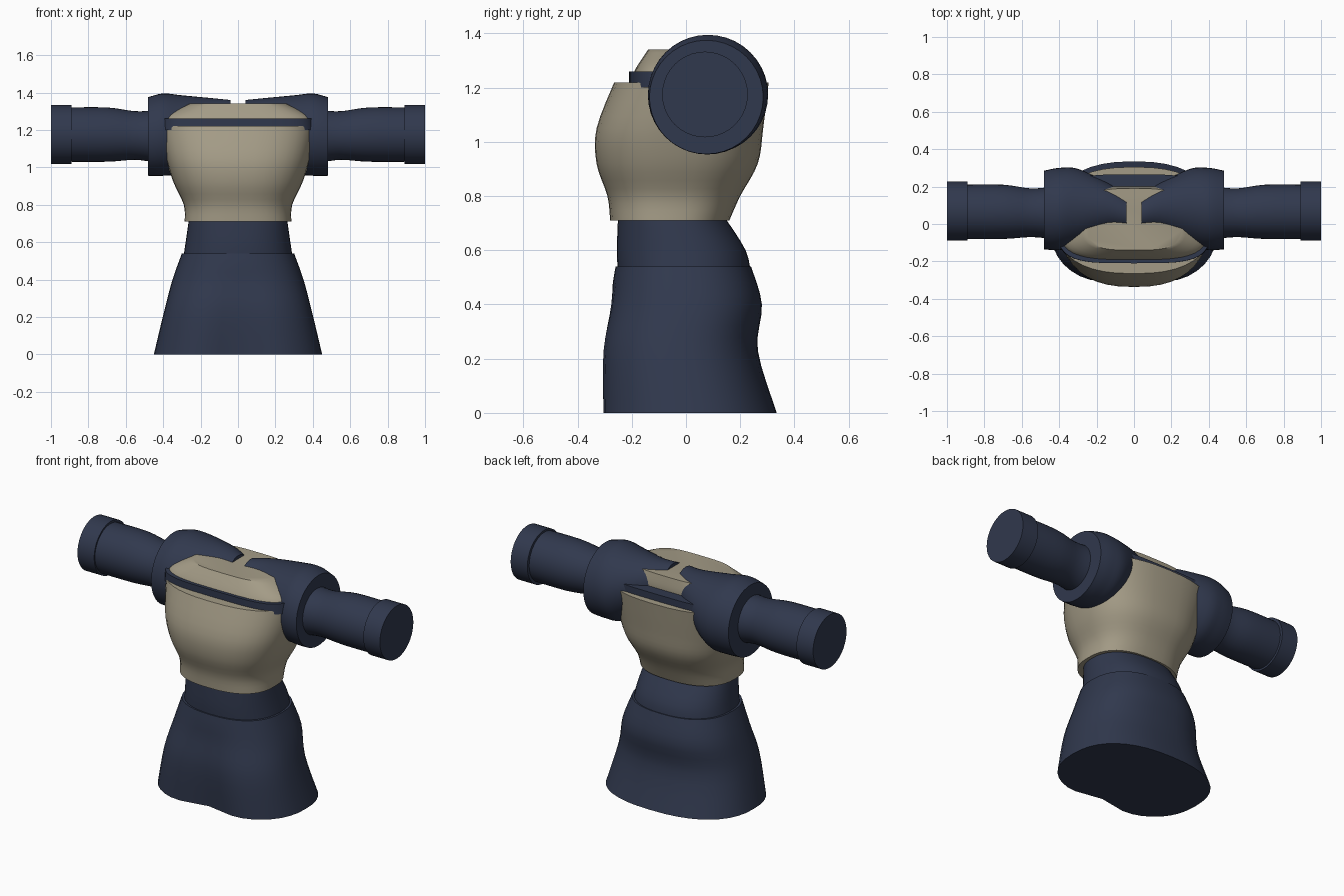
import bpy, bmesh
from math import cos, sin, pi, exp, radians, copysign
from mathutils import Vector

cube = bpy.data.objects.get("Cube")
if cube:
    bpy.data.objects.remove(cube, do_unlink=True)


def material(name, rgb):
    mat = bpy.data.materials.new(name)
    mat.use_nodes = True
    mat.diffuse_color = (*rgb, 1)
    for node in mat.node_tree.nodes:
        if node.type == "BSDF_PRINCIPLED":
            node.inputs["Base Color"].default_value = (*rgb, 1)
    return mat


NAVY = material("navy cloth", (0.03, 0.04, 0.075))
BEIGE = material("beige cloth", (0.37, 0.33, 0.24))
SIDES = 40
STEPS = 4
ANGLES = [2 * pi * i / SIDES for i in range(SIDES)]


def smooth(keys):
    """Ease a flowing curve through the few given key sections."""
    keys = [Vector(key) for key in keys]
    last = len(keys) - 1
    for i in range(last):
        start, end = keys[i], keys[i + 1]
        before, after = keys[max(i - 1, 0)], keys[min(i + 2, last)]
        leave, arrive = (end - before) / 2, (after - start) / 2
        for step in range(STEPS):
            t = step / STEPS
            rise = t * t * (3 - 2 * t)
            yield (start.lerp(end, rise) + leave * t * (1 - t) ** 2
                   - arrive * t * t * (1 - t))
    yield keys[last]


def loft(name, rings, mat):
    """Skin a stack of equal point loops, closed at both ends."""
    bm = bmesh.new()
    loops = [[bm.verts.new(point) for point in ring] for ring in rings]
    for lower, upper in zip(loops, loops[1:]):
        for i in range(SIDES):
            bm.faces.new((lower[i - 1], lower[i], upper[i], upper[i - 1]))
    bm.faces.new(loops[0])
    bm.faces.new(loops[-1])
    bmesh.ops.recalc_face_normals(bm, faces=bm.faces)
    mesh = bpy.data.meshes.new(name)
    bm.to_mesh(mesh)
    bm.free()
    mesh.materials.append(mat)
    part = bpy.data.objects.new(name, mesh)
    bpy.context.collection.objects.link(part)
    bpy.ops.object.select_all(action="DESELECT")
    part.select_set(True)
    bpy.context.view_layer.objects.active = part
    bpy.ops.object.shade_smooth_by_angle(angle=radians(40))


def garment(name, mat, squareness, keys, hollow=0):
    """Rounded level sections: height, half width, front and back."""
    def rounded(value):
        return copysign(abs(value) ** (2 / squareness), value)

    def section(z, half, front, back):
        middle, depth = (front + back) / 2, (back - front) / 2
        for angle in ANGLES:
            x, y = half * rounded(cos(angle)), middle + depth * rounded(sin(angle))
            # The hollow in the front centre fades out with height
            if y < middle:
                y += max(hollow - z / 8, 0) * exp(-(x / half * 3) ** 2)
            yield x, y, z

    loft(name, [section(*key) for key in smooth(keys)], mat)


def sleeve(name, side, keys):
    """Round sections along the arm: distance out, centre y, centre z, radius."""
    def section(x, y, z, radius):
        for angle in ANGLES:
            yield side * x, y + radius * cos(angle), z + radius * sin(angle)

    loft(name, [section(*key) for key in smooth(keys)], NAVY)


# Skirt, flared toward the hem
garment("skirt", NAVY, 2.4, [
    (0, 0.45, -0.335, 0.335),
    (0.23, 0.395, -0.325, 0.265),
    (0.4, 0.35, -0.285, 0.28),
    (0.54, 0.3, -0.26, 0.24),
], hollow=0.06)

# Waist, tucked between skirt and vest
garment("waist", NAVY, 2.3, [
    (0.5, 0.295, -0.25, 0.24),
    (0.6, 0.28, -0.255, 0.22),
    (0.74, 0.26, -0.25, 0.13),
])

# Vest, swelling at the chest
garment("vest", BEIGE, 2.5, [
    (0.71, 0.285, -0.28, 0.16),
    (0.8, 0.29, -0.29, 0.2),
    (0.92, 0.345, -0.33, 0.265),
    (1.05, 0.385, -0.33, 0.285),
    (1.22, 0.42, -0.265, 0.305),
])

# Dark neckline trim and the raised panel inside it
garment("neck_trim", NAVY, 4, [
    (1.2, 0.415, -0.21, 0.265),
    (1.26, 0.41, -0.21, 0.265),
])
garment("upper_panel", BEIGE, 3.5, [
    (1.24, 0.4, -0.2, 0.2),
    (1.28, 0.38, -0.18, 0.2),
    (1.34, 0.26, -0.14, 0.19),
])

# Shoulders, arms and cuffs on both sides
for label, side in (("left", 1), ("right", -1)):
    sleeve(label + "_shoulder", side, [
        (0.04, 0.06, 1.27, 0.09),
        (0.14, 0.09, 1.24, 0.13),
        (0.3, 0.09, 1.18, 0.205),
        (0.4, 0.08, 1.175, 0.22),
        (0.48, 0.075, 1.165, 0.21),
    ])
    sleeve(label + "_arm", side, [
        (0.44, 0.06, 1.165, 0.14),
        (0.55, 0.06, 1.17, 0.13),
        (0.7, 0.065, 1.175, 0.145),
        (0.92, 0.065, 1.175, 0.145),
    ])
    sleeve(label + "_cuff", side, [
        (0.89, 0.07, 1.175, 0.158),
        (1, 0.07, 1.175, 0.158),
    ])
